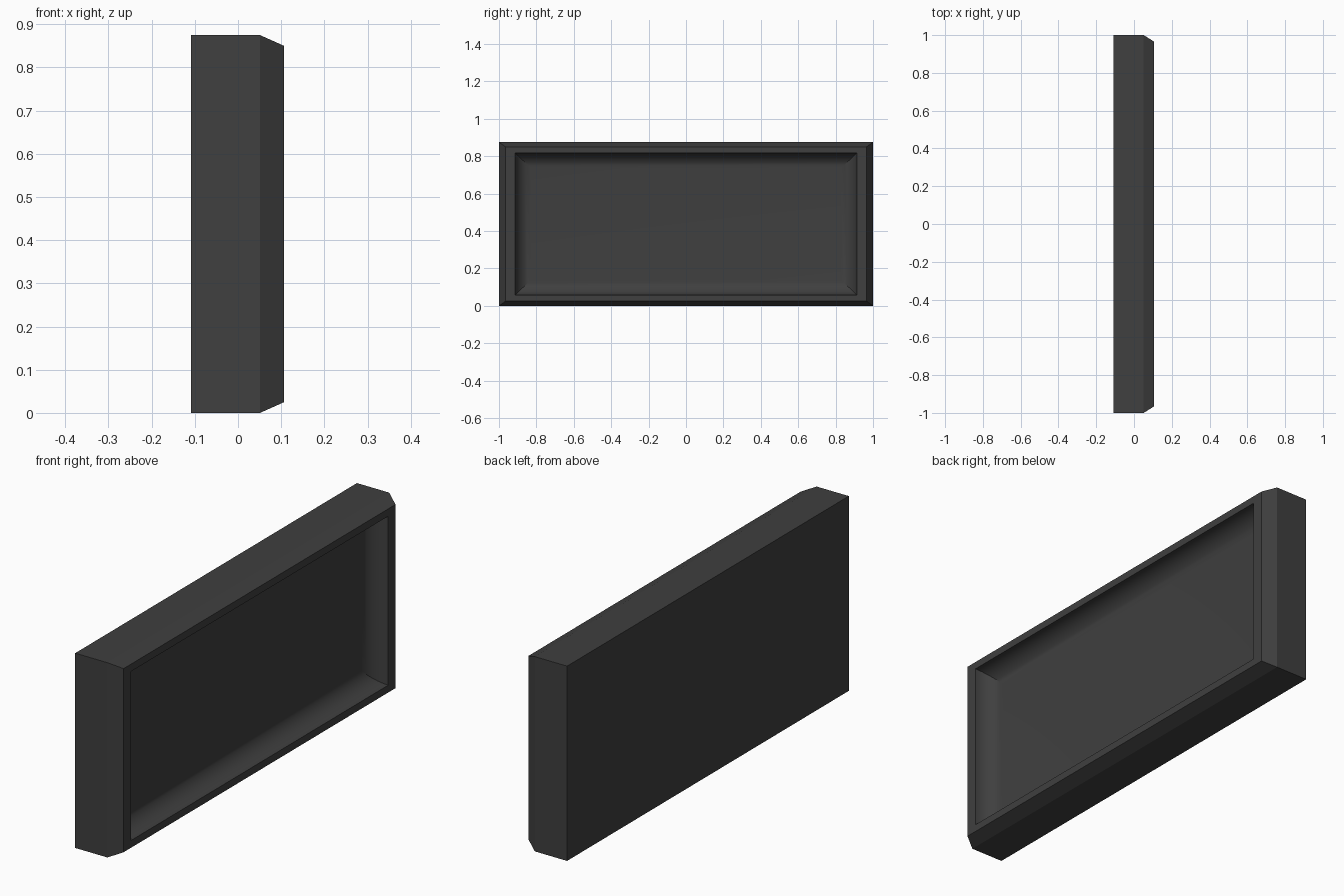
import bpy, bmesh, math

if "Cube" in bpy.data.objects:
    bpy.data.objects.remove(bpy.data.objects["Cube"])

H = 0.875          # panel height, length is 2 along y
RIM_X = 0.107      # front plane of the rim
DEPTH = 0.08       # depth of the tray

# cross-section: (x, inset in y, inset in z) from the back edge to the tray floor
profile = [(-0.109, 0, 0), (0.051, 0, 0), (RIM_X, 0.035, 0.025), (RIM_X, 0.087, 0.058)]
N = 8
for i in range(1, N + 1):   # concave quarter-round cove
    a = math.pi / 2 * i / N
    s, c = math.sin(a), 1 - math.cos(a)
    profile.append((RIM_X - DEPTH * s, 0.087 + 0.083 * c, 0.058 + 0.080 * c))

bm = bmesh.new()
rings = []
for x, iy, iz in profile:
    y = 1 - iy
    rings.append([bm.verts.new((x, *p)) for p in
                  ((-y, iz), (y, iz), (y, H - iz), (-y, H - iz))])
for a, b in zip(rings, rings[1:]):
    for i in range(4):
        j = (i + 1) % 4
        bm.faces.new((a[i], a[j], b[j], b[i]))
bm.faces.new(rings[0][::-1])   # back
bm.faces.new(rings[-1])        # tray floor
bmesh.ops.recalc_face_normals(bm, faces=bm.faces)

mesh = bpy.data.meshes.new("recessed_panel")
bm.to_mesh(mesh)
bm.free()
panel = bpy.data.objects.new("recessed_panel", mesh)
bpy.context.collection.objects.link(panel)

mat = bpy.data.materials.new("dark_grey")
mat.diffuse_color = (0.05, 0.05, 0.05, 1)
mat.use_nodes = True
mat.node_tree.nodes["Principled BSDF"].inputs["Base Color"].default_value = mat.diffuse_color
mesh.materials.append(mat)

# smooth cove, crisp chamfers
bpy.context.view_layer.objects.active = panel
panel.select_set(True)
bpy.ops.object.shade_smooth_by_angle(angle=math.radians(20))
